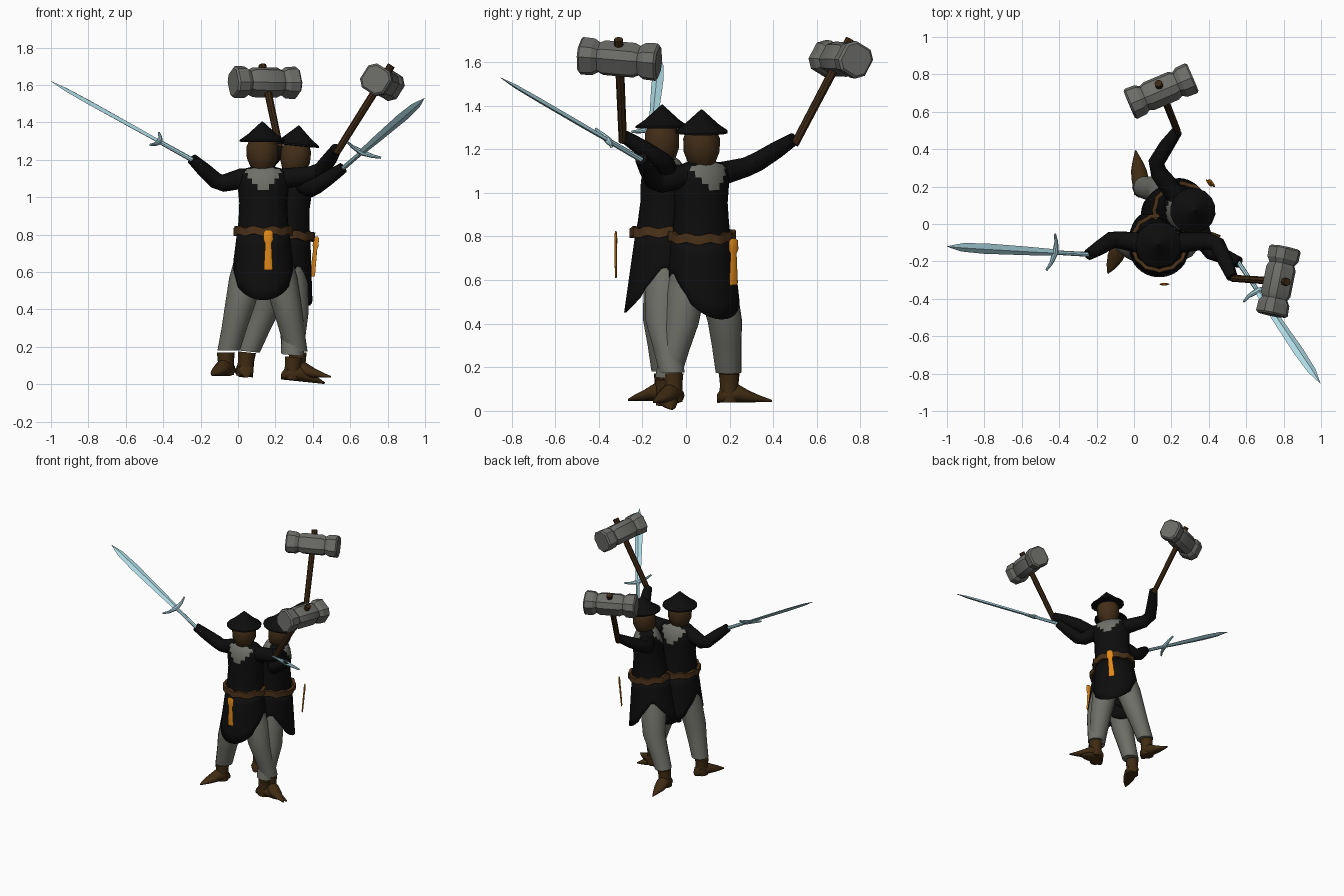
import bpy, bmesh, math
from mathutils import Vector as V, Matrix

if "Cube" in bpy.data.objects:
    bpy.data.objects.remove(bpy.data.objects["Cube"])


def mat(name, c):
    m = bpy.data.materials.new(name)
    m.diffuse_color = (*c, 1)
    m.use_nodes = True
    m.node_tree.nodes["Principled BSDF"].inputs["Base Color"].default_value = m.diffuse_color
    return m


BLACK = mat("black cloth", (0.004, 0.004, 0.004))
GREY = mat("grey cloth", (0.16, 0.16, 0.14))
STONE = mat("grey stone", (0.15, 0.15, 0.14))
BROWN = mat("brown leather", (0.05, 0.024, 0.006))
BELT = mat("belt brown", (0.075, 0.033, 0.01))
WOOD = mat("dark wood", (0.045, 0.021, 0.007))
SKIN = mat("brown skin", (0.055, 0.027, 0.009))
STEEL = mat("pale blue steel", (0.42, 0.7, 0.77))
ORANGE = mat("orange", (0.75, 0.25, 0.01))
parts = []
CX, CY = 0.135, -0.10  # body axis of the front figure


def finish(name, bm, mats, angle=40):
    bmesh.ops.recalc_face_normals(bm, faces=bm.faces)
    me = bpy.data.meshes.new(name)
    bm.to_mesh(me)
    bm.free()
    for m in mats:
        me.materials.append(m)
    ob = bpy.data.objects.new(name, me)
    bpy.context.collection.objects.link(ob)
    bpy.ops.object.select_all(action='DESELECT')
    ob.select_set(True)
    bpy.context.view_layer.objects.active = ob
    bpy.ops.object.shade_smooth_by_angle(angle=math.radians(angle))
    parts.append(ob)
    return ob


def loft(name, rings, mats, caps=True, angle=40, rule=None):
    bm = bmesh.new()
    rs = [[bm.verts.new(p) for p in r] for r in rings]
    n = len(rs[0])
    for a, b in zip(rs, rs[1:]):
        for i in range(n):
            bm.faces.new((a[i], a[(i + 1) % n], b[(i + 1) % n], b[i]))
    if caps:
        bm.faces.new(rs[0])
        bm.faces.new(rs[-1])
    if rule:
        for f in bm.faces:
            f.material_index = rule(f.calc_center_median())
    return finish(name, bm, mats, angle)


def ring(c, u, v, ru, rv, n=12):
    return [V(c) + u * (ru * math.cos(2 * math.pi * i / n)) + v * (rv * math.sin(2 * math.pi * i / n))
            for i in range(n)]


def tube(name, pts, radii, m, n=12):
    pts = [V(p) for p in pts]
    rings = []
    for i, p in enumerate(pts):
        t = (pts[min(i + 1, len(pts) - 1)] - pts[max(i - 1, 0)]).normalized()
        ref = V((0, 0, 1)) if abs(t.z) < 0.8 else V((0, 1, 0))
        u = t.cross(ref).normalized()
        rings.append(ring(p, u, t.cross(u), radii[i], radii[i], n))
    return loft(name, rings, [m])


X, Y, Z = V((1, 0, 0)), V((0, 1, 0)), V((0, 0, 1))


def stack(name, prof, mats, cx=CX, cy=CY, n=28, **k):
    return loft(name, [ring((cx, cy, z), X, Y, a, b, n) for z, a, b in prof], mats, **k)


# torso, with a grey collar V on front and back
stack("torso", [(0.78, 0.142, 0.135), (0.88, 0.132, 0.12), (0.97, 0.128, 0.108), (1.04, 0.135, 0.108),
                (1.07, 0.137, 0.105), (1.10, 0.137, 0.098), (1.13, 0.13, 0.085), (1.15, 0.11, 0.07),
                (1.165, 0.055, 0.05)], [BLACK, GREY],
      rule=lambda c: int(1.05 < c.z < 1.16 and abs(c.x - CX) < 0.02 + (c.z - 1.05) * 0.8
                         and abs(c.y - CY) > 0.05))

# head and conical hat
stack("head", [(1.125, 0.03, 0.035), (1.16, 0.062, 0.065), (1.21, 0.083, 0.083), (1.27, 0.085, 0.083),
               (1.325, 0.06, 0.06)], [SKIN], 0.13, -0.11, 10)
stack("hat", [(1.295, 0.07, 0.07), (1.297, 0.122, 0.122), (1.306, 0.122, 0.122), (1.335, 0.08, 0.08),
              (1.375, 0.036, 0.036), (1.405, 0.003, 0.003)], [BLACK], 0.13, -0.11, 16)

# lumpy belt
belt = []
for k in range(4):
    a, n = math.pi / 2 * k + 0.785, 40
    belt.append([V((CX + r * math.cos(t), CY + r * math.sin(t),
                    0.82 + 0.03 * math.sin(a) + 0.006 * math.sin(t * 9)))
                 for i in range(n) for t in [2 * math.pi * i / n]
                 for r in [0.144 + 0.014 * math.cos(a) + 0.006 * (i % 3 == 0)]])
loft("belt", belt + [belt[0]], [BELT], caps=False)

# skirt with pointed front and back flaps and side slits
skirt = []
for k in range(6):
    row = []
    for i in range(40):
        t = 2 * math.pi * (i + 0.5) / 40
        f = abs(math.sin(t))
        low = 0.45 + 0.07 * (1 - f) / 0.35 if f > 0.6 else 0.55 + 0.12 * (0.6 - f) / 0.6
        z = 0.8 + (low - 0.8) * k / 5
        g = (0.8 - z) / 0.35
        row.append(V((CX + (0.142 + 0.045 * g) * math.cos(t), CY + (0.135 + 0.05 * g) * math.sin(t), z)))
    skirt.append(row)
sk = loft("skirt", skirt, [BLACK], caps=False)
sk.modifiers.new("thickness", 'SOLIDIFY').thickness = 0.008

# trousers and pointed boots: hip, knee, hem, ankle, toe, sole height
for side, hip, knee, hem, ank, toe, sole in (
        ("right", (0.08, -0.09, 0.72), (0.01, -0.12, 0.42), (-0.05, -0.10, 0.18), (-0.065, -0.10), (-0.14, -0.265), 0.05),
        ("left", (0.19, -0.09, 0.72), (0.26, -0.11, 0.42), (0.312, -0.065, 0.175), (0.319, -0.06), (0.495, -0.15), 0.04)):
    h, k, e = V(hip), V(knee), V(hem)
    loft(side + "_trouser_leg", [ring(c, X, Y, r, r, 14) for c, r in
                                 ((h, 0.085), (h.lerp(k, 0.5), 0.092), (k, 0.08), (k.lerp(e, 0.5), 0.068), (e, 0.06))],
         [GREY])
    a = V((*ank, 0))
    d = V((*toe, 0)) - a
    L = d.length
    d.normalize()
    w = d.cross(Z)
    loft(side + "_boot_shaft", [ring(a + Z * z, d, w, r, r, 12) for z, r in
                                ((0.17, 0.048), (0.12, 0.043), (0.08, 0.045), (sole, 0.045))], [BROWN])
    loft(side + "_boot_foot", [ring(a + d * s + Z * (sole - 0.005 + hh / 2), w, Z, hw, hh / 2, 12) for s, hw, hh in
                               ((-0.055, 0.02, 0.04), (-0.035, 0.042, 0.07), (0.04, 0.046, 0.085),
                                (0.09, 0.042, 0.055), (0.14, 0.026, 0.032), (L, 0.003, 0.01))], [BROWN])

# arms
tube("sword_arm", [(0.08, -0.10, 1.10), (0.02, -0.10, 1.10), (-0.08, -0.085, 1.075), (-0.12, -0.085, 1.09),
                   (-0.18, -0.125, 1.145), (-0.245, -0.165, 1.205)], [0.05, 0.055, 0.046, 0.045, 0.04, 0.03], BLACK)
tube("hammer_arm", [(0.19, -0.10, 1.10), (0.25, -0.10, 1.10), (0.39, -0.09, 1.12), (0.445, -0.11, 1.145),
                    (0.49, -0.20, 1.205), (0.525, -0.285, 1.26)], [0.05, 0.055, 0.046, 0.044, 0.04, 0.03], BLACK)

# sword: grip, curved guard, diamond-section blade
s0, s1 = V((-0.20, -0.165, 1.175)), V((-1.0, -0.12, 1.62))
sd = (s1 - s0).normalized()
sg = V((0.04, 0.2, 0.07))
sg = (sg - sd * sg.dot(sd)).normalized()
sn = sd.cross(sg)
gc = s0.lerp(s1, 0.275)
tube("sword_grip", [s0, gc], [0.013, 0.012], STEEL, 8)
tube("sword_guard", [gc + sg * (0.105 * q) + sd * (0.03 * q * q) for q in (-1, -0.6, 0, 0.6, 1)],
     [0.006, 0.01, 0.017, 0.01, 0.006], STEEL, 8)
loft("sword_blade", [ring(s0.lerp(s1, t), sg, sn, w, h, 4) for t, w, h in
                     ((0.27, 0.018, 0.009), (0.45, 0.024, 0.011), (0.75, 0.03, 0.011),
                      (0.9, 0.024, 0.009), (1, 0.001, 0.001))], [STEEL], angle=20)

# hammer: wooden handle and waisted chamfered head
h0, h1 = V((0.525, -0.29, 1.235)), V((0.82, -0.31, 1.705))
tube("hammer_handle", [h0, h1], [0.019, 0.021], WOOD, 8)
hd = (h1 - h0).normalized()
ha = V((0.2, 0.97, -0.08))
ha = (ha - hd * ha.dot(hd)).normalized()
hc = hd.cross(ha)
ctr = V((0.772, -0.306, 1.615))
octo = ((1, .55), (.55, 1), (-.55, 1), (-1, .55), (-1, -.55), (-.55, -1), (.55, -1), (1, -.55))
loft("hammer_head", [[ctr + ha * s + hd * (p * r) + hc * (q * r) for p, q in octo] for s, r in
                     ((-0.185, 0.066), (-0.175, 0.076), (-0.12, 0.074), (-0.095, 0.06), (-0.07, 0.07),
                      (0.07, 0.07), (0.095, 0.06), (0.12, 0.074), (0.175, 0.076), (0.185, 0.066))],
     [STONE], angle=25)

# flat orange pendant hanging in front of the belt
stack("pendant", [(0.825, 0.012, 0.003), (0.815, 0.024, 0.006), (0.775, 0.027, 0.007), (0.755, 0.017, 0.006),
                  (0.69, 0.02, 0.006), (0.62, 0.024, 0.005), (0.61, 0.02, 0.004)], [ORANGE], 0.162, -0.322, 10)

# second figure: the same one turned about and leaning
M = Matrix.Translation((0.162, -0.098, -0.012)) @ Matrix.Rotation(0.105, 4, 'Y') \
    @ Matrix.Rotation(math.radians(124.7), 4, 'Z')
for ob in list(parts):
    c = ob.copy()
    c.name = "second_" + ob.name
    bpy.context.collection.objects.link(c)
    c.matrix_world = M @ ob.matrix_world
